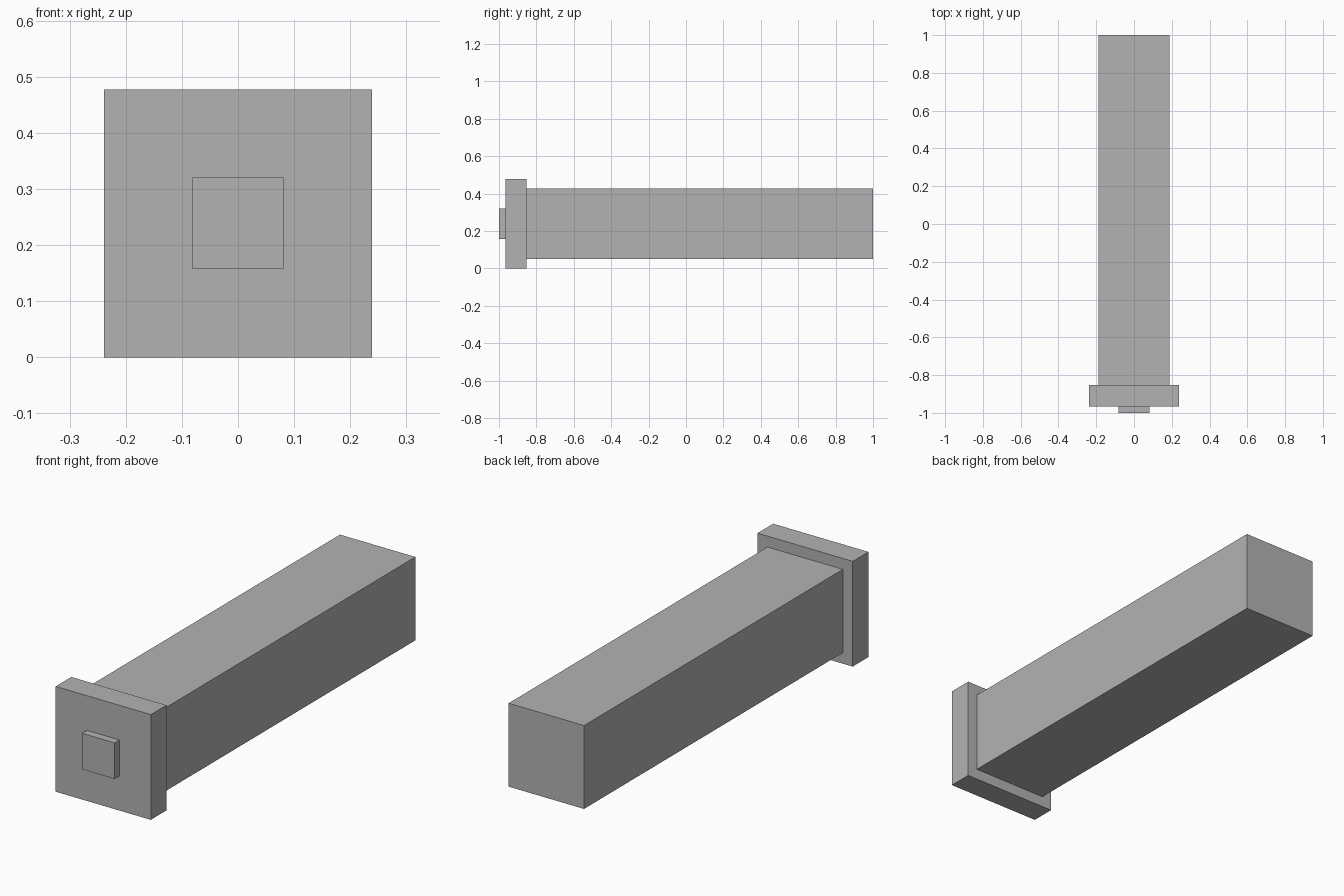
import bpy

if "Cube" in bpy.data.objects:
    bpy.data.objects.remove(bpy.data.objects["Cube"])

# One plain grey for every part
grey = bpy.data.materials.new("plain_grey")
grey.diffuse_color = (0.45, 0.45, 0.45, 1.0)
grey.use_nodes = True
grey.node_tree.nodes["Principled BSDF"].inputs["Base Color"].default_value = grey.diffuse_color

AXIS_Z = 0.2385  # height of the shared centre line


def square_bar(name, width, y_front, y_back):
    """Square block centred on the long axis, running from y_front to y_back."""
    bpy.ops.mesh.primitive_cube_add(
        size=1, location=(0, (y_front + y_back) / 2, AXIS_Z))
    bar = bpy.context.object
    bar.name = name
    bar.scale = (width, y_back - y_front, width)
    bpy.ops.object.transform_apply(location=False, rotation=False, scale=True)
    bar.data.materials.append(grey)
    return bar


# Long shaft, wider collar plate at the front, small stud on the plate
square_bar("shaft", 0.378, -0.853, 1.0)
square_bar("collar_plate", 0.477, -0.965, -0.853)
square_bar("front_stud", 0.163, -1.0, -0.965)
